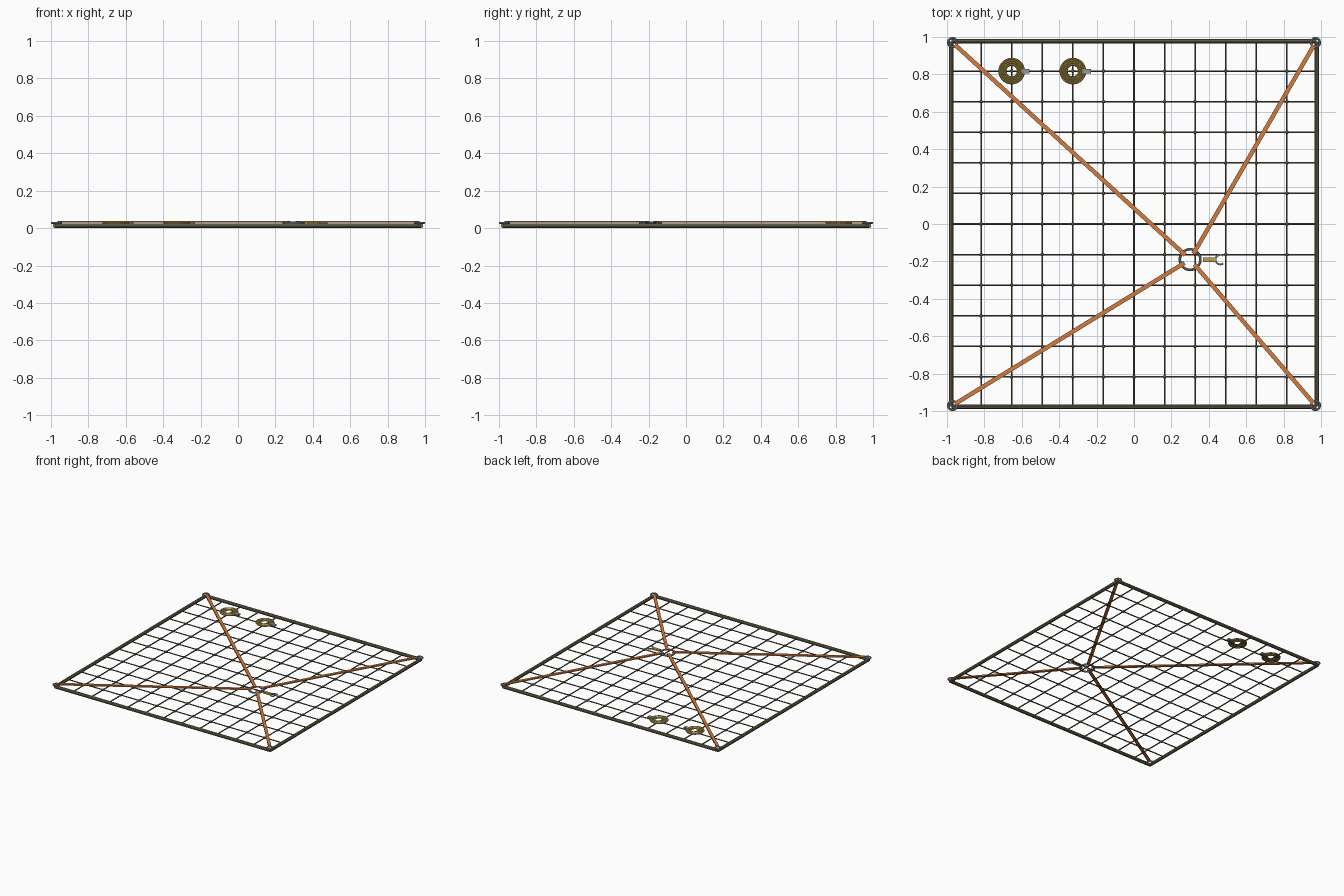
import bpy, math
from mathutils import Vector

if "Cube" in bpy.data.objects:
    bpy.data.objects.remove(bpy.data.objects["Cube"])


def mat(name, c):
    m = bpy.data.materials.new(name)
    m.diffuse_color = (*c, 1)
    m.use_nodes = True
    m.node_tree.nodes["Principled BSDF"].inputs["Base Color"].default_value = m.diffuse_color
    return m


OLIVE = mat("olive_rope", (0.19, 0.16, 0.09))
CORD = mat("dark_cord", (0.12, 0.11, 0.07))
KNOT = mat("knot_tan", (0.25, 0.22, 0.12))
ORANGE = mat("orange_webbing", (0.65, 0.20, 0.05))
GOLD = mat("yellow_rope", (0.50, 0.36, 0.08))
STEEL = mat("steel", (0.30, 0.32, 0.34))


def finish(name, m, smooth=True):
    o = bpy.context.object
    o.name = name
    o.data.materials.append(m)
    if smooth:
        bpy.ops.object.shade_smooth_by_angle()
    return o


def rod(name, a, b, r, m, sides=8):
    a, b = Vector(a), Vector(b)
    d = b - a
    bpy.ops.mesh.primitive_cylinder_add(vertices=sides, radius=r, depth=d.length, location=(a + b) / 2,
                                        rotation=d.to_track_quat('Z', 'Y').to_euler())
    return finish(name, m)


def ring(name, loc, R, r, m, seg=24):
    bpy.ops.mesh.primitive_torus_add(location=loc, major_radius=R, minor_radius=r,
                                     major_segments=seg, minor_segments=8)
    return finish(name, m)


def box(name, loc, size, m, angle=0):
    bpy.ops.mesh.primitive_cube_add(size=1, location=loc, rotation=(0, 0, angle))
    bpy.context.object.scale = size
    return finish(name, m, False)


E, STEP, Z = 0.977, 0.1635, 0.013

# Thick border rope and corner rings
for s in (-1, 1):
    rod("border_rope_x", (-E, s * E, Z), (E, s * E, Z), 0.013, OLIVE, 10)
    rod("border_rope_y", (s * E, -E, Z), (s * E, E, Z), 0.013, OLIVE, 10)

# Net cords
for i in range(-5, 6):
    p = i * STEP
    rod("net_cord_x", (-E, p, Z), (E, p, Z), 0.005, CORD, 6)
    rod("net_cord_y", (p, -E, Z), (p, E, Z), 0.005, CORD, 6)

# Knots at the crossings, sharing one mesh
bpy.ops.mesh.primitive_uv_sphere_add(segments=8, ring_count=6, radius=0.01,
                                     location=(-5 * STEP, -5 * STEP, Z))
first = finish("net_knot", KNOT)
for i in range(-5, 6):
    for j in range(-5, 6):
        if (i, j) != (-5, -5):
            k = first.copy()
            k.location = (i * STEP, j * STEP, Z)
            bpy.context.collection.objects.link(k)

# Lifting ring, corner rings and straps
HUB = Vector((0.30, -0.19, 0.034))
ring("lifting_ring", (HUB.x, HUB.y, 0.029), 0.055, 0.007, STEEL, 32)
for sx in (-1, 1):
    for sy in (-1, 1):
        c = Vector((sx * 0.97, sy * 0.97, 0.034))
        ring("corner_ring", (c.x, c.y, 0.028), 0.024, 0.006, STEEL)
        d = (c - HUB).normalized()
        a, b = HUB + d * 0.035, c - d * 0.018
        box("strap", (a + b) / 2, ((b - a).length, 0.023, 0.010), ORANGE, math.atan2(d.y, d.x))

# Hook: shank and open curved end
box("hook_shank", (0.405, HUB.y, 0.028), (0.07, 0.024, 0.012), GOLD)
cu = bpy.data.curves.new("hook", 'CURVE')
cu.dimensions = '3D'
cu.bevel_depth = 0.005
cu.bevel_resolution = 2
sp = cu.splines.new('POLY')
sp.points.add(15)
for n, pt in enumerate(sp.points):
    t = math.radians(55 + 250 * n / 15)
    pt.co = (0.462 + 0.026 * math.cos(t), HUB.y + 0.026 * math.sin(t), 0.028, 1)
hook = bpy.data.objects.new("hook", cu)
cu.materials.append(STEEL)
bpy.context.collection.objects.link(hook)

# Coiled rope bundles with a steel end clip
for i in (-4, -2):
    x, y = i * STEP, 5 * STEP
    for n in range(4):
        ring("coil_turn", (x, y, 0.030), 0.034 + 0.0104 * n, 0.0062, GOLD, 28)
    box("coil_clip", (x + 0.075, y, 0.030), (0.042, 0.024, 0.012), STEEL)
